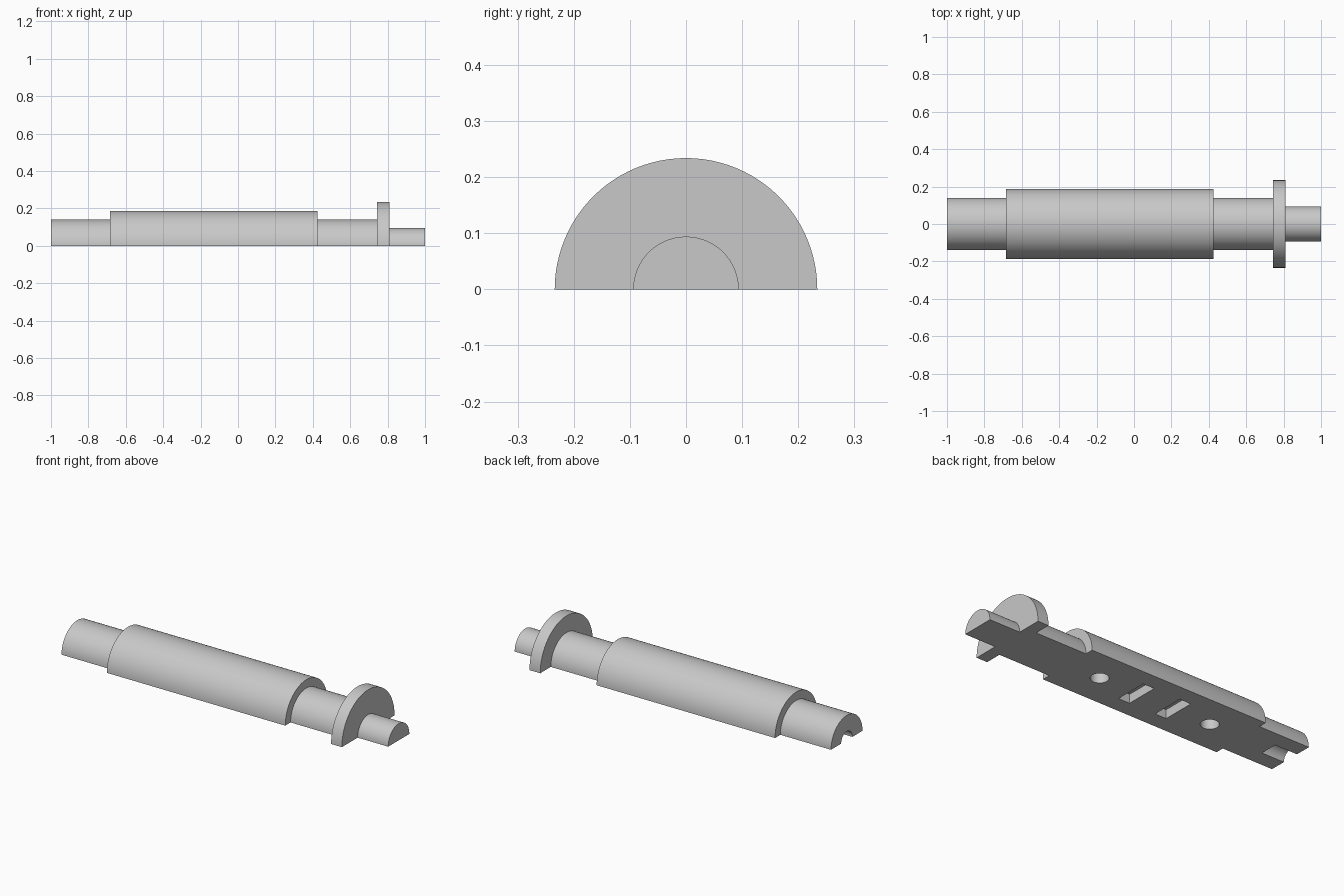
import bpy, bmesh, math
from mathutils import Matrix, Vector

if "Cube" in bpy.data.objects:
    bpy.data.objects.remove(bpy.data.objects["Cube"])

grey = bpy.data.materials.new("light grey")
grey.diffuse_color = (0.58, 0.58, 0.58, 1)
grey.use_nodes = True
grey.node_tree.nodes["Principled BSDF"].inputs["Base Color"].default_value = grey.diffuse_color


def add_object(name, bm):
    bmesh.ops.recalc_face_normals(bm, faces=bm.faces)
    mesh = bpy.data.meshes.new(name)
    bm.to_mesh(mesh)
    bm.free()
    mesh.materials.append(grey)
    obj = bpy.data.objects.new(name, mesh)
    bpy.context.collection.objects.link(obj)
    return obj


def cylinder_cutter(name, radius, length, matrix):
    bm = bmesh.new()
    bmesh.ops.create_cone(bm, cap_ends=True, segments=48, radius1=radius,
                          radius2=radius, depth=length, matrix=matrix)
    return add_object(name, bm)


def box_cutter(name, size, centre):
    bm = bmesh.new()
    bmesh.ops.create_cube(bm, size=1, matrix=Matrix.Translation(centre)
                          @ Matrix.Diagonal((*size, 1)))
    return add_object(name, bm)


# Stepped half shaft: (x, radius) profile turned half a revolution
profile = [(-1, 0), (-1, 0.14), (-0.685, 0.14), (-0.685, 0.187), (0.425, 0.187),
           (0.425, 0.14), (0.743, 0.14), (0.743, 0.234), (0.81, 0.234),
           (0.81, 0.094), (1, 0.094), (1, 0)]
bm = bmesh.new()
verts = [bm.verts.new((x, -r, 0)) for x, r in profile]
edges = [bm.edges.new(pair) for pair in zip(verts, verts[1:])]
bmesh.ops.spin(bm, geom=verts + edges, cent=(0, 0, 0), axis=(1, 0, 0),
               angle=-math.pi, steps=48)
bmesh.ops.remove_doubles(bm, verts=bm.verts, dist=1e-5)
# Flat underside
bmesh.ops.holes_fill(bm, edges=[e for e in bm.edges if e.is_boundary], sides=0)
shaft = add_object("half_shaft", bm)

# Underside sockets and slots, placed evenly about the middle of the thick section
mid = -0.132
cutters = []
for side in (-1, 1):
    cutters.append(cylinder_cutter("peg_socket_cutter", 0.047, 0.2,
                   Matrix.Translation((mid + side * 0.352, 0, 0))))
    cutters.append(box_cutter("slot_cutter", (0.07, 0.187, 0.1),
                   Vector((mid + side * 0.117, 0, 0))))
# Round bore in the plain end
cutters.append(cylinder_cutter("end_bore_cutter", 0.05, 0.28,
               Matrix.Translation((-1, 0, 0)) @ Matrix.Rotation(math.pi / 2, 4, 'Y')))

bpy.context.view_layer.objects.active = shaft
shaft.select_set(True)
for cutter in cutters:
    cutter.hide_render = True
    cut = shaft.modifiers.new("cut", 'BOOLEAN')
    cut.operation = 'DIFFERENCE'
    cut.solver = 'EXACT'
    cut.object = cutter
    bpy.ops.object.modifier_apply(modifier=cut.name)
for cutter in cutters:
    bpy.data.objects.remove(cutter)

bpy.ops.object.shade_smooth_by_angle(angle=math.radians(30))
